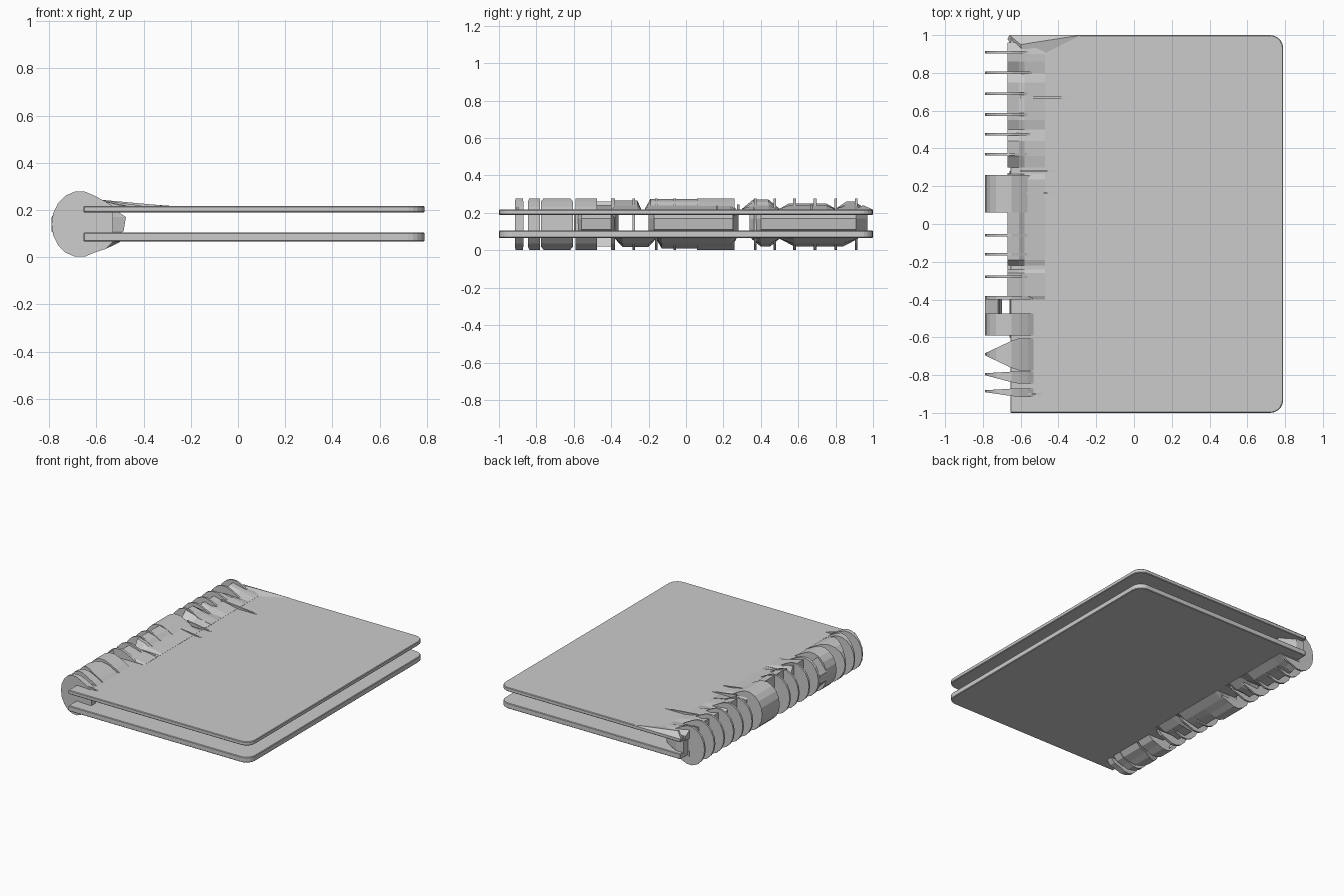
import bpy, bmesh
from math import sin, cos, pi, radians

if "Cube" in bpy.data.objects:
    bpy.data.objects.remove(bpy.data.objects["Cube"])


def make(name, verts, faces):
    me = bpy.data.meshes.new(name)
    me.from_pydata(verts, [], faces)
    bm = bmesh.new()
    bm.from_mesh(me)
    bmesh.ops.recalc_face_normals(bm, faces=bm.faces)
    bm.to_mesh(me)
    bm.free()
    ob = bpy.data.objects.new(name, me)
    bpy.context.collection.objects.link(ob)
    return ob


def prism_y(name, profile, y0, y1, profile2=None):
    """Loft an (x, z) profile from y0 to y1."""
    n = len(profile)
    verts = [(x, y0, z) for x, z in profile] + [(x, y1, z) for x, z in profile2 or profile]
    faces = [list(range(n)), list(range(n, 2 * n))]
    faces += [(i, (i + 1) % n, n + (i + 1) % n, n + i) for i in range(n)]
    return make(name, verts, faces)


def cover(name, z0, z1):
    """Board with the two free corners rounded."""
    r = 0.07
    pts = [(-0.655, -1)]
    for cy, start in ((-1 + r, -90), (1 - r, 0)):
        for k in range(6):
            a = radians(start + 18 * k)
            pts.append((0.79 - r + r * cos(a), cy + r * sin(a)))
    pts.append((-0.655, 1))
    n = len(pts)
    verts = [(x, y, z) for z in (z0, z1) for x, y in pts]
    faces = [list(range(n)), list(range(n, 2 * n))]
    faces += [(i, (i + 1) % n, n + (i + 1) % n, n + i) for i in range(n)]
    ob = make(name, verts, faces)
    mod = ob.modifiers.new("soft_edge", "BEVEL")
    mod.width = 0.004
    mod.segments = 1
    mod.limit_method = 'ANGLE'
    mod.angle_limit = radians(50)


cover("back_cover", 0.066, 0.105)
cover("front_cover", 0.189, 0.217)

# Binding coil: rounded outside, tapering towards the covers
arc = [(-0.67 + 0.12 * cos(radians(a)), 0.14 + 0.14 * sin(radians(a))) for a in range(60, 301, 20)]
ring = arc + [(-0.56, 0.035), (-0.53, 0.066), (-0.53, 0.215), (-0.56, 0.235)]
for i, y in enumerate((0.91, 0.80, 0.69, 0.58, 0.475, 0.37, -0.06, -0.16, -0.28)):
    prism_y(f"coil_ring_{i}", ring, y - 0.007, y + 0.007)
prism_y("coil_band_wide", ring, 0.06, 0.26)


# Split band with a hollow middle
prism_y("coil_band_split_a", ring, -0.59, -0.475)
prism_y("coil_band_split_b", ring, -0.40, -0.38)
outer = [(-0.70, 0.02), (-0.79, 0.11), (-0.79, 0.17), (-0.72, 0.26), (-0.71, 0.24), (-0.75, 0.14)]
prism_y("coil_band_split_back", outer, -0.475, -0.40)


# Flared rings at the low end: edge on the outside, wider over the cover
def flared(name, y, lo, hi):
    n = len(ring)
    def side(edge):
        return [(x, y + (edge - y) * max(0, min(1, (x + 0.79) / 0.17)) + (0.005 if edge > y else -0.005), z)
                for x, z in ring]
    verts = side(lo) + side(hi)
    faces = [list(range(n)), list(range(n, 2 * n))]
    faces += [(i, (i + 1) % n, n + (i + 1) % n, n + i) for i in range(n)]
    make(name, verts, faces)


flared("coil_flare_0", -0.69, -0.77, -0.61)
flared("coil_flare_1", -0.795, -0.84, -0.785)
flared("coil_flare_2", -0.885, -0.91, -0.875)


# Webs joining neighbouring rings above, below and between the covers
def web(kind, y0, y1, slope, height):
    if kind == "top":
        big = [(-0.67, 0.19), (-0.67, height), (-0.61, height - 0.015), (-0.58, 0.24), (-0.47, 0.218), (-0.47, 0.19)]
        low = [(x, min(z, 0.222)) for x, z in big]
    elif kind == "bottom":
        big = [(-0.67, 0.1), (-0.67, height), (-0.61, height + 0.012), (-0.56, 0.035), (-0.50, 0.064), (-0.50, 0.1)]
        low = [(x, max(z, 0.062)) for x, z in big]
    else:
        big = [(-0.66, 0.1), (-0.66, 0.2), (-0.52, 0.2), (-0.475, 0.17), (-0.485, 0.11), (-0.5, 0.1)]
        low = [(min(x, -0.6), z) for x, z in big]
    prism_y(f"web_{kind}_{y0}_start", low, y0, y0 + slope, big)
    prism_y(f"web_{kind}_{y0}_mid", big, y0 + slope, y1 - slope)
    prism_y(f"web_{kind}_{y0}_end", big, y1 - slope, y1, low)


for y0, y1, s, h in ((-0.22, 0.265, 0.03, 0.275), (0.30, 0.50, 0.06, 0.272), (0.50, 0.80, 0.05, 0.25),
                     (0.80, 0.96, 0.06, 0.262), (-0.40, -0.24, 0.02, 0.265)):
    web("top", y0, y1, s, h)
for y0, y1, s, h in ((-0.38, -0.16, 0.04, 0.018), (-0.16, 0.27, 0.03, 0.01), (0.35, 0.50, 0.05, 0.02),
                     (0.50, 0.92, 0.08, 0.02)):
    web("bottom", y0, y1, s, h)
for y0, y1, s in ((-0.60, -0.36, 0.04), (-0.20, 0.28, 0.03), (0.34, 0.97, 0.06)):
    web("inner", y0, y1, s, 0)

# Thin creases running from the coil onto the front cover
for i, (y, x1, w) in enumerate(((0.67, -0.31, 0.006), (0.365, -0.46, 0.003), (0.28, -0.41, 0.006),
                                (0.165, -0.41, 0.003), (-0.90, -0.49, 0.005))):
    prism_y(f"crease_{i}", [(-0.60, 0.21), (-0.60, 0.245), (x1, 0.218), (x1, 0.21)], y - w, y + w)

# Lifted top corner of the front cover beside the coil
make("corner_lift", [(-0.67, 0.98, 0.20), (-0.66, 1, 0.215), (-0.28, 1, 0.217), (-0.58, 0.85, 0.217), (-0.60, 0.95, 0.24)],
     [(0, 1, 4), (1, 2, 4), (2, 3, 4), (3, 0, 4), (0, 3, 2, 1)])
